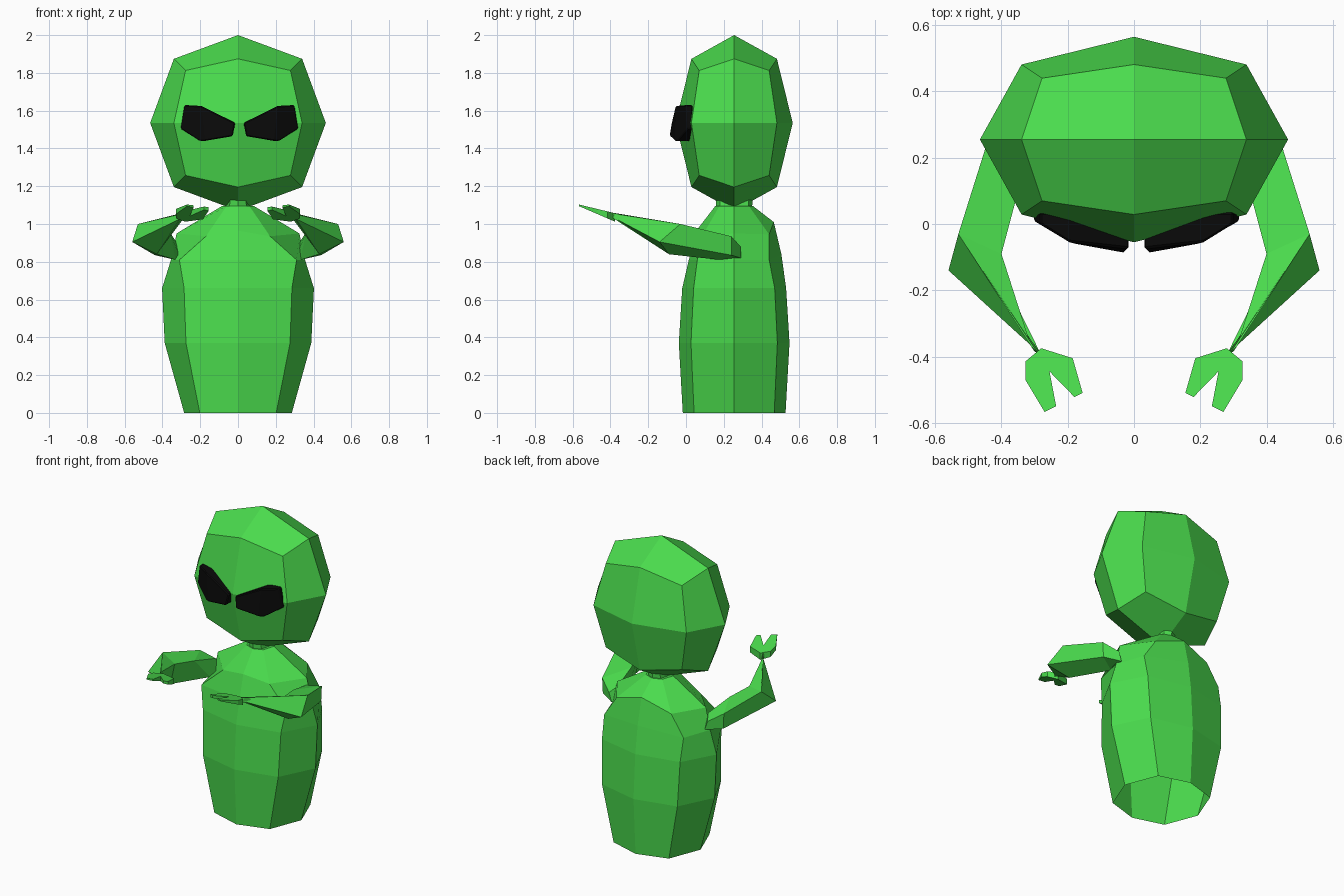
import bpy, bmesh
from mathutils import Vector

if "Cube" in bpy.data.objects:
    bpy.data.objects.remove(bpy.data.objects["Cube"])

CY = 0.255  # depth centre of the torso and head


def material(name, rgb):
    m = bpy.data.materials.new(name)
    m.diffuse_color = (*rgb, 1)
    m.use_nodes = True
    m.node_tree.nodes["Principled BSDF"].inputs["Base Color"].default_value = m.diffuse_color
    return m


GREEN = material("green", (0.07, 0.72, 0.075))
BLACK = material("black", (0.003, 0.003, 0.003))


def finish(name, bm, mat):
    bmesh.ops.recalc_face_normals(bm, faces=bm.faces)
    me = bpy.data.meshes.new(name)
    bm.to_mesh(me)
    bm.free()
    me.materials.append(mat)
    ob = bpy.data.objects.new(name, me)
    bpy.context.collection.objects.link(ob)
    return ob


def loft(name, rings, mat, caps=(True, True)):
    """Skin a list of equal-length point loops."""
    bm = bmesh.new()
    loops = [[bm.verts.new(p) for p in r] for r in rings]
    for a, b in zip(loops, loops[1:]):
        for i in range(len(a)):
            j = (i + 1) % len(a)
            bm.faces.new((a[i], a[j], b[j], b[i]))
    if caps[0]:
        bm.faces.new(loops[0][::-1])
    if caps[1]:
        bm.faces.new(loops[-1])
    return finish(name, bm, mat)


def flip(points, s, axis=0.0):
    return [(axis + s * (x - axis), y, z) for x, y, z in points]


def oval(rx, ry, z, k=0.71):
    """Half of an eight-sided ring, front to back."""
    kx, ky = k * rx, 0.78 * ry
    return [(0, CY - ry, z), (kx, CY - ky, z), (rx, CY, z),
            (kx, CY + ky, z), (0, CY + ry, z)]


def full(half):
    return half + flip(half[3:0:-1], -1)


# Head: cube divided once and rounded
bm = bmesh.new()
bmesh.ops.create_cube(bm, size=2)
bmesh.ops.subdivide_edges(bm, edges=bm.edges[:], cuts=1, use_grid_fill=True)
for v in bm.verts:
    k = (0, 1, 0.73, 0.597)[sum(abs(c) > 0.5 for c in v.co)]
    v.co = Vector((v.co.x * 0.465 * k, CY + v.co.y * 0.31 * k,
                   1.535 + v.co.z * 0.465 * k))
finish("head", bm, GREEN)

# Torso: open-bottomed barrel with sloping shoulders
halves = [
    oval(0.285, 0.272, 0),
    oval(0.388, 0.293, 0.37),
    oval(0.402, 0.275, 0.66),
    [(0, 0.015, 0.81), (0.31, 0.06, 0.81), (0.355, CY, 0.81),
     (0.29, 0.44, 0.81), (0, 0.505, 0.84)],
    [(0, 0.055, 0.965), (0.17, 0.085, 0.935), (0.325, CY, 0.95),
     (0.2, 0.44, 0.945), (0, 0.465, 1.01)],
    oval(0.085, 0.1, 1.095),
]
loft("torso", [full(h) for h in halves], GREEN, (False, True))

# Neck
loft("neck", [full(oval(0.055, 0.085, 1.05)), full(oval(0.065, 0.095, 1.09)),
              full(oval(0.05, 0.1, 1.16))], GREEN)

# Arms: four-sided tubes from shoulder to wrist
arm = [
    [(0.33, 0.24, 0.91), (0.36, 0.29, 0.88), (0.34, 0.29, 0.82),
     (0.31, 0.25, 0.83)],
    [(0.36, 0.06, 0.955), (0.445, 0.24, 0.935), (0.44, 0.24, 0.835),
     (0.33, 0.18, 0.81)],
    [(0.40, -0.09, 0.98), (0.53, -0.03, 1.00), (0.56, -0.14, 0.905),
     (0.43, -0.09, 0.84)],
    [(0.31, -0.37, 1.055), (0.29, -0.39, 1.06), (0.28, -0.395, 1.04),
     (0.30, -0.385, 1.03)],
]

# Hands: two-fingered claws, thinning and rising toward the tips
claw = [(0.28, -0.375), (0.185, -0.405), (0.155, -0.51), (0.18, -0.522),
        (0.255, -0.445), (0.235, -0.55), (0.27, -0.567), (0.328, -0.47),
        (0.328, -0.415)]
hand = [[(x, y, z0 + (-0.375 - y) * g) for x, y in claw]
        for z0, g in ((1.012, 0.43), (1.057, 0.24))]

for side, s in (("right", 1), ("left", -1)):
    loft(side + "_arm", [flip(r, s) for r in arm], GREEN)
    loft(side + "_hand", [flip(r, s) for r in hand], GREEN)

# Eyes: slanted slabs bent around the face
inner = [(0.21, -0.055, 1.625), (0.03, -0.075, 1.535), (0.043, -0.088, 1.465),
         (0.19, -0.06, 1.44)]
outer = [(0.19, -0.06, 1.44), (0.218, -0.048, 1.44), (0.318, 0.01, 1.505),
         (0.298, 0.0, 1.63), (0.21, -0.055, 1.625)]
for side, s in (("right", 1), ("left", -1)):
    bm = bmesh.new()
    for part in (inner, outer):
        bm.faces.new([bm.verts.new(p) for p in flip(part, s, 0.0075)])
    bmesh.ops.remove_doubles(bm, verts=bm.verts, dist=0.001)
    ext = bmesh.ops.extrude_face_region(bm, geom=bm.faces[:],
                                        use_keep_orig=True)
    for v in ext["geom"]:
        if isinstance(v, bmesh.types.BMVert):
            v.co.y = 0.035
    eye = finish(side + "_eye", bm, BLACK)
    bevel = eye.modifiers.new("bevel", "BEVEL")
    bevel.width = 0.006
    bevel.segments = 1
